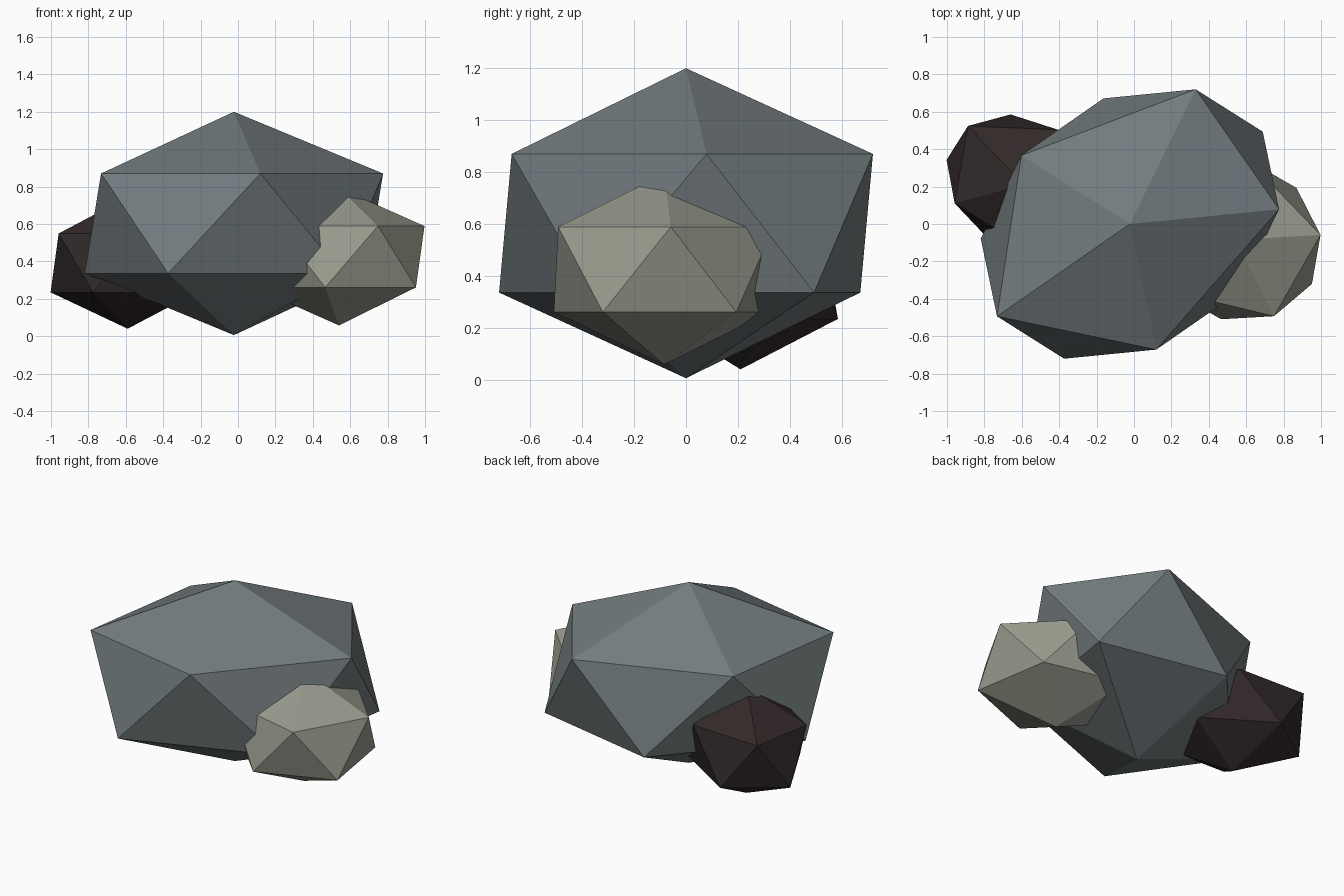
import bpy
from math import radians

cube = bpy.data.objects.get("Cube")
if cube:
    bpy.data.objects.remove(cube, do_unlink=True)


def material(name, rgb):
    mat = bpy.data.materials.new(name)
    mat.use_nodes = True
    mat.diffuse_color = (*rgb, 1)
    bsdf = mat.node_tree.nodes["Principled BSDF"]
    bsdf.inputs["Base Color"].default_value = (*rgb, 1)
    return mat


def rock(name, centre, scale, turn, mat):
    """A stretched, flat-shaded icosahedron boulder."""
    bpy.ops.mesh.primitive_ico_sphere_add(
        subdivisions=1, radius=1, location=centre, rotation=(0, 0, radians(turn)))
    obj = bpy.context.object
    obj.name = name
    obj.scale = scale
    obj.data.materials.append(mat)
    return obj


# Large central boulder
rock("large_rock", (-0.022, 0, 0.603), (0.967, 0.743, 0.597), 214.8,
     material("slate_grey", (0.17, 0.20, 0.21)))

# Pale boulder on the left side
rock("pale_rock", (0.54, -0.085, 0.425), (0.53, 0.476, 0.367), 150.2,
     material("pale_stone", (0.32, 0.33, 0.27)))

# Dark boulder at the right rear
rock("dark_rock", (-0.59, 0.21, 0.392), (0.388, 0.493, 0.352), 57.8,
     material("dark_brown_stone", (0.032, 0.022, 0.022)))
